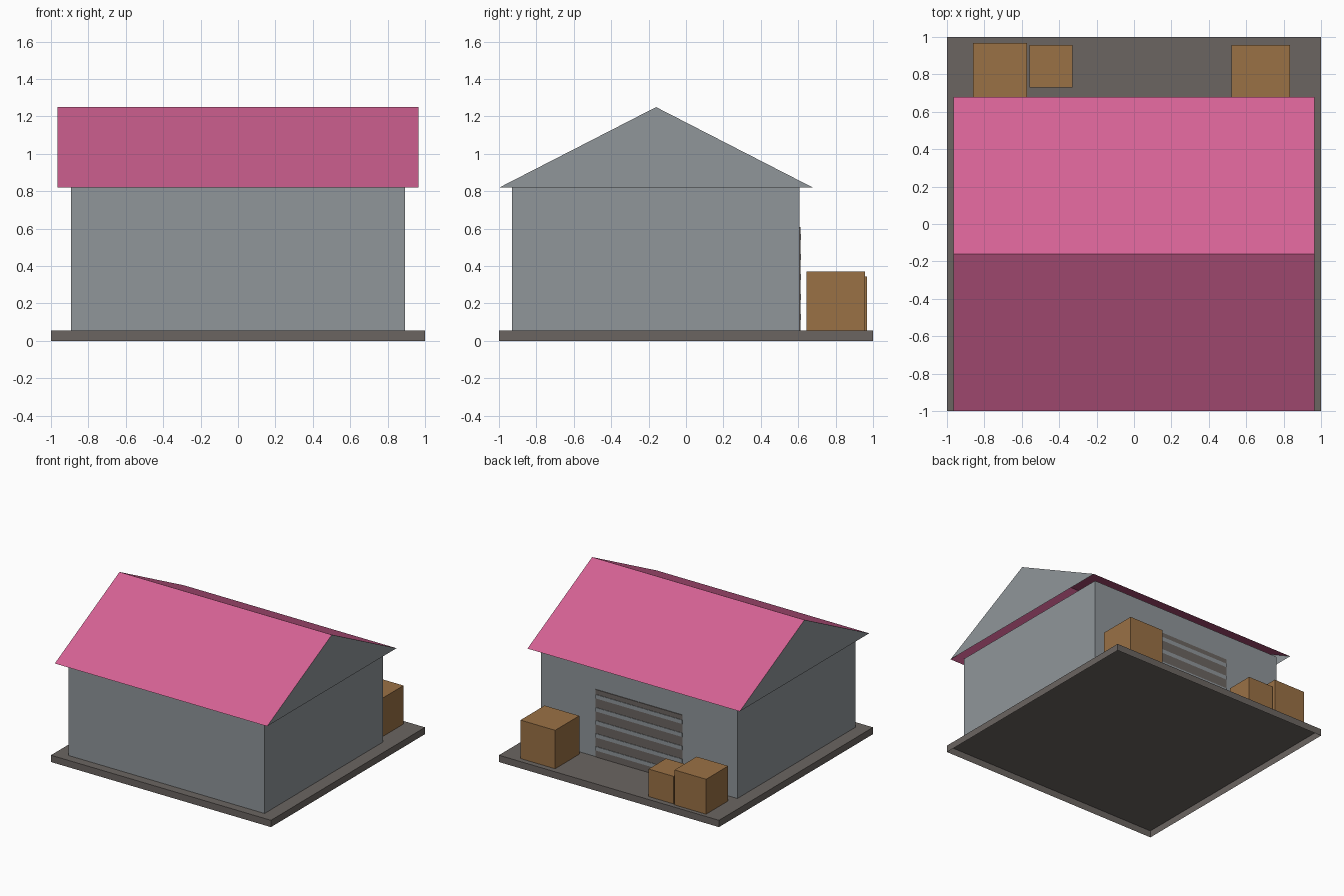
import bpy
import bmesh

cube = bpy.data.objects.get("Cube")
if cube:
    bpy.data.objects.remove(cube, do_unlink=True)


def material(name, rgb):
    """Flat colour given as sRGB bytes, stored linear."""
    linear = [((c / 255 + 0.055) / 1.055) ** 2.4 for c in rgb] + [1]
    mat = bpy.data.materials.new(name)
    mat.use_nodes = True
    mat.diffuse_color = linear
    shader = mat.node_tree.nodes["Principled BSDF"]
    shader.inputs["Base Color"].default_value = linear
    return mat


pink = material("roof pink", (212, 98, 148))
grey = material("wall grey", (144, 150, 154))
stone = material("dark stone", (107, 101, 97))
wood = material("crate wood", (154, 113, 69))


def add_object(name, bm, *mats):
    mesh = bpy.data.meshes.new(name)
    bm.to_mesh(mesh)
    bm.free()
    for mat in mats:
        mesh.materials.append(mat)
    obj = bpy.data.objects.new(name, mesh)
    bpy.context.collection.objects.link(obj)
    return obj


def box(name, mat, x, y, z, open_top=False):
    """Box between the (low, high) pairs on each axis, without a bottom."""
    bm = bmesh.new()
    bmesh.ops.create_cube(bm, size=1)
    for v in bm.verts:
        for axis, (low, high) in enumerate((x, y, z)):
            v.co[axis] = high if v.co[axis] > 0 else low
    bm.normal_update()
    unseen = [f for f in bm.faces
              if f.normal.z < -0.5 or (open_top and f.normal.z > 0.5)]
    bmesh.ops.delete(bm, geom=unseen, context="FACES")
    return add_object(name, bm, mat)


FLOOR, EAVE, RIDGE = 0.056, 0.819, 1.25
BACK = 0.607

# Ground slab, hollow underneath, and walls open to the roof
box("ground_slab", stone, (-1, 1), (-1, 1), (0, FLOOR))
box("walls", grey, (-0.892, 0.892), (-0.929, BACK), (FLOOR, EAVE), open_top=True)

# Gabled roof, open underneath: pink slopes, grey gable ends
bm = bmesh.new()
profile = [(-1, EAVE), (-0.16, RIDGE), (0.68, EAVE)]
right, left = [[bm.verts.new((x, y, z)) for y, z in profile]
               for x in (-0.965, 0.965)]
for i in range(2):
    bm.faces.new((right[i], left[i], left[i + 1], right[i + 1]))
for end in (right[::-1], left):
    bm.faces.new(end).material_index = 1
bmesh.ops.recalc_face_normals(bm, faces=bm.faces)
add_object("roof", bm, pink, grey)

# Shutter door on the back wall with raised slats
box("shutter_door", stone, (-0.395, 0.395), (BACK, BACK + 0.005), (FLOOR, 0.61))
for i in range(5):
    z = 0.127 + i * 0.107
    box(f"shutter_slat_{i + 1}", grey, (-0.395, 0.395),
        (BACK, BACK + 0.009), (z - 0.016, z + 0.016))

# Wooden crates: x range, y range and height
crates = {
    "large_crate": ((0.52, 0.835), (0.643, 0.956), 0.316),
    "medium_crate": ((-0.86, -0.573), (0.68, 0.967), 0.287),
    "small_crate": ((-0.558, -0.33), (0.73, 0.957), 0.226),
}
for name, (x, y, height) in crates.items():
    box(name, wood, x, y, (FLOOR, FLOOR + height))
